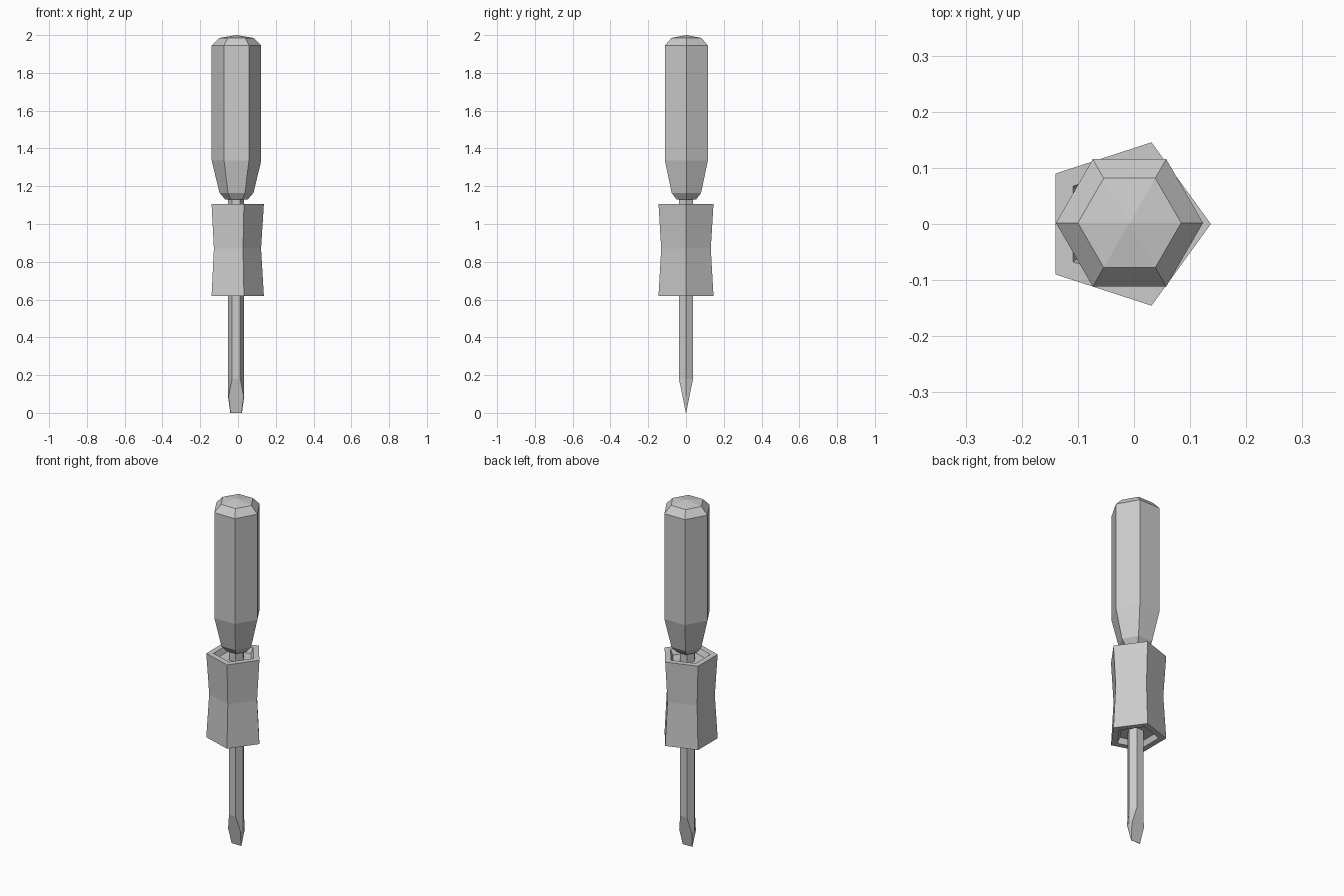
import bpy, bmesh
from math import cos, sin, pi

if "Cube" in bpy.data.objects:
    bpy.data.objects.remove(bpy.data.objects["Cube"])


def ring(n, r, z, cx, cy=0.0):
    return [(cx + r * cos(2 * pi * i / n), cy + r * sin(2 * pi * i / n), z) for i in range(n)]


def loft(name, rings, closed=False):
    """Skin a stack of rings; cap the ends, or join last to first."""
    bm = bmesh.new()
    rows = [[bm.verts.new(p) for p in r] for r in rings]
    n = len(rows[0])
    pairs = list(zip(rows, rows[1:]))
    if closed:
        pairs.append((rows[-1], rows[0]))
    else:
        bm.faces.new(rows[0][::-1])
        bm.faces.new(rows[-1])
    for a, b in pairs:
        for i in range(n):
            j = (i + 1) % n
            bm.faces.new((a[i], a[j], b[j], b[i]))
    bmesh.ops.remove_doubles(bm, verts=bm.verts, dist=1e-5)
    bmesh.ops.recalc_face_normals(bm, faces=bm.faces)
    me = bpy.data.meshes.new(name)
    bm.to_mesh(me)
    bm.free()
    ob = bpy.data.objects.new(name, me)
    bpy.context.collection.objects.link(ob)
    return ob


# Hexagonal grip with bevelled, slightly domed end
grip = [(0.06, 1.13), (0.09, 1.165), (0.131, 1.335), (0.131, 1.945), (0.092, 1.985), (0.001, 2.0)]
loft("handle", [ring(6, r, z, -0.008, 0.002) for r, z in grip])

# Hexagonal shaft flattening into a flat blade
CX = -0.01


def blade(side, front, y, z):
    return [(CX + sx, sy, z) for sx, sy in
            ((side, 0), (front, y), (-front, y), (-side, 0), (-front, -y), (front, -y))]


loft("shaft", [blade(0.031, 0.029, 0.001, 0.0), blade(0.043, 0.040, 0.019, 0.09),
               ring(6, 0.043, 0.18, CX), ring(6, 0.043, 1.15, CX)])

# Waisted five-sided collar with shallow dished ends
collar = [(0.03, 0.65), (0.1, 0.65), (0.115, 0.62), (0.153, 0.62), (0.138, 0.87),
          (0.153, 1.105), (0.115, 1.105), (0.1, 1.075), (0.03, 1.075)]
loft("collar", [ring(5, r, z, -0.016) for r, z in collar], closed=True)
